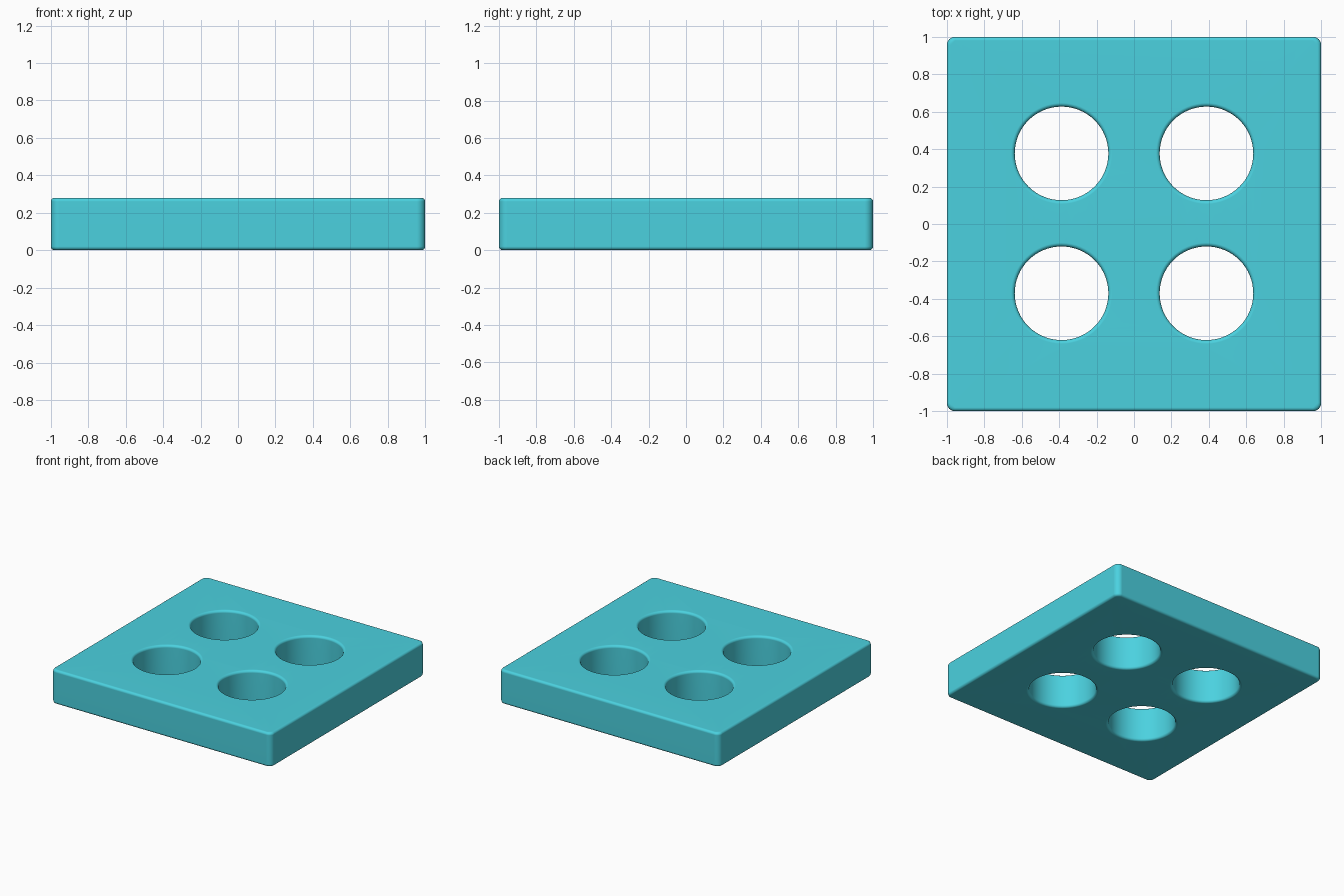
import bpy, bmesh
from math import sin, cos, pi

if "Cube" in bpy.data.objects:
    bpy.data.objects.remove(bpy.data.objects["Cube"])

HEIGHT, BEVEL, CORNER, HOLE_R = 0.28, 0.02, 0.045, 0.25
STEPS = 4

# Rounded edge profile: (inset, z) from bottom to top
arc = [(BEVEL * (1 - sin(a)), BEVEL * (1 - cos(a)))
       for a in (i * pi / 2 / STEPS for i in range(STEPS + 1))]
profile = arc + [(t, HEIGHT - z) for t, z in reversed(arc)]


def outer_loop(inset):
    """Square outline with rounded corners."""
    c, r, n = 1 - CORNER, CORNER - inset, 8
    pts = []
    for q, (sx, sy) in enumerate([(1, 1), (-1, 1), (-1, -1), (1, -1)]):
        for i in range(n + 1):
            a = (q + i / n) * pi / 2
            pts.append((sx * c + r * cos(a), sy * c + r * sin(a)))
    return pts


def hole_loop(cx, cy):
    def loop(inset):
        r, n = HOLE_R + inset, 64
        return [(cx + r * cos(2 * pi * i / n), cy + r * sin(2 * pi * i / n))
                for i in range(n)]
    return loop


bm = bmesh.new()
rims = {0: [], -1: []}

# Walls of the outline and the four through holes
holes = [hole_loop(x, y) for x in (-0.387, 0.387) for y in (-0.37, 0.377)]
for loop in [outer_loop] + holes:
    rings = [[bm.verts.new((x, y, z)) for x, y in loop(t)] for t, z in profile]
    n = len(rings[0])
    for a, b in zip(rings, rings[1:]):
        for i in range(n):
            j = (i + 1) % n
            bm.faces.new((a[i], a[j], b[j], b[i]))
    for end in rims:
        ring = rings[end]
        rims[end] += [bm.edges.get((ring[i], ring[(i + 1) % n])) for i in range(n)]

# Flat top and bottom around the holes
for edges in rims.values():
    bmesh.ops.triangle_fill(bm, use_beauty=True, use_dissolve=False, edges=edges)
bmesh.ops.recalc_face_normals(bm, faces=bm.faces)

mesh = bpy.data.meshes.new("plate")
bm.to_mesh(mesh)
bm.free()
plate = bpy.data.objects.new("plate_with_holes", mesh)
bpy.context.collection.objects.link(plate)

# Colour and smooth shading
mat = bpy.data.materials.new("turquoise")
mat.diffuse_color = (0.07, 0.64, 0.74, 1)
mat.use_nodes = True
mat.node_tree.nodes["Principled BSDF"].inputs["Base Color"].default_value = mat.diffuse_color
mesh.materials.append(mat)
bpy.context.view_layer.objects.active = plate
plate.select_set(True)
bpy.ops.object.shade_smooth_by_angle(angle=pi / 4)
plate.modifiers.new("weighted", 'WEIGHTED_NORMAL').keep_sharp = True
